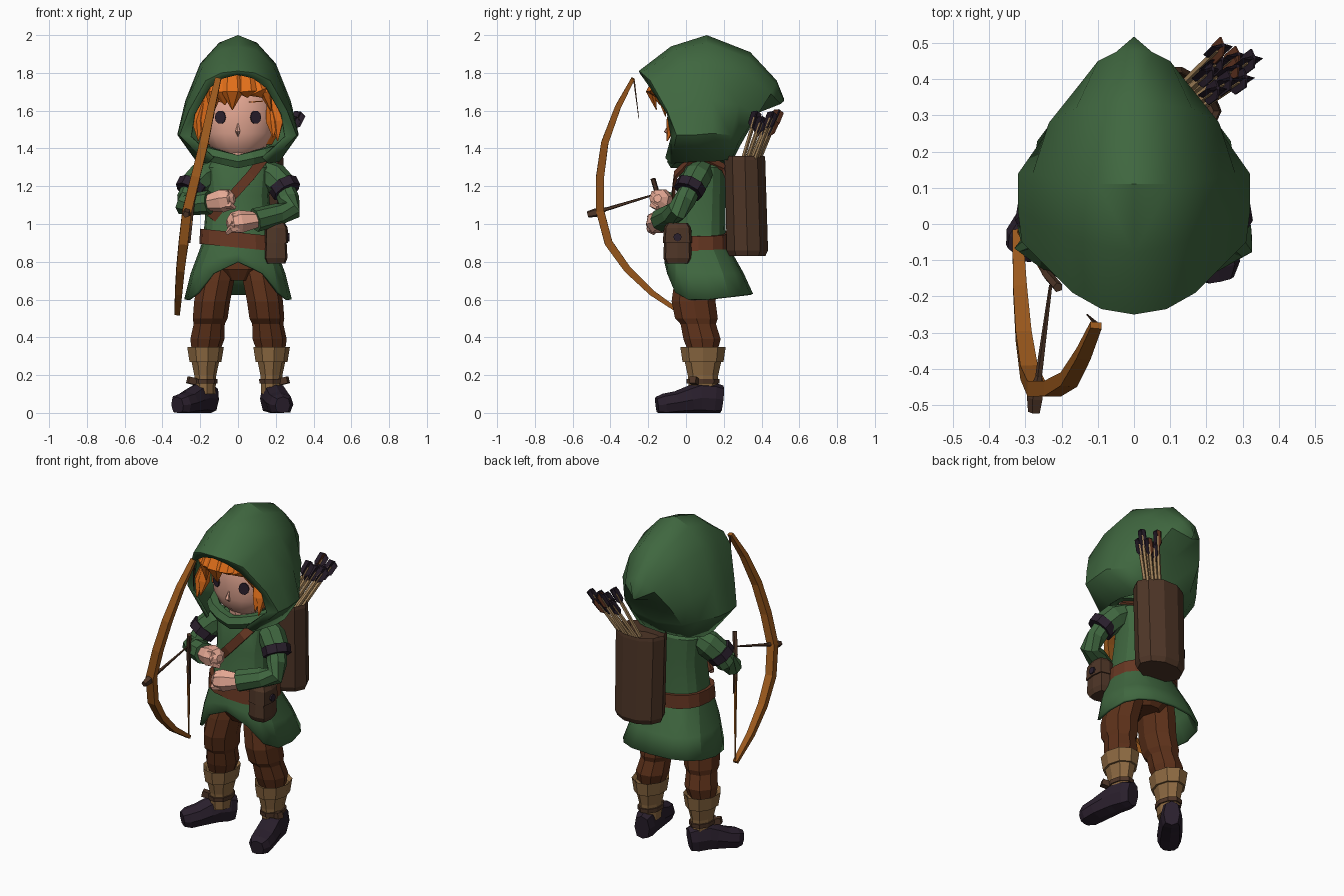
import bpy, bmesh, math, random
from mathutils import Vector

random.seed(4)
if "Cube" in bpy.data.objects:
    bpy.data.objects.remove(bpy.data.objects["Cube"])


def material(name, rgb):
    mat = bpy.data.materials.new(name)
    mat.use_nodes = True
    mat.diffuse_color = (*rgb, 1)
    for node in mat.node_tree.nodes:
        if node.type == 'BSDF_PRINCIPLED':
            node.inputs["Base Color"].default_value = (*rgb, 1)
    return mat


GREEN = material("forest_green", (.05, .135, .05))
BOW = material("bow_wood", (.33, .1, .012))
HAIR = material("orange_hair", (.75, .156, .01))
SKIN = material("skin", (.8, .4, .3))
TROUSER = material("trouser_brown", (.107, .03, .01))
BELT = material("belt_leather", (.13, .037, .016))
DARK = material("dark_leather", (.076, .036, .02))
TAN = material("tan_leather", (.26, .14, .053))
PURPLE = material("dark_purple", (.023, .014, .026))
SHAFT = material("pale_wood", (.45, .28, .127))


def build(name, verts, faces, mat, smooth=0):
    """Mesh object with outward normals; smooth is the sharp-edge angle in degrees."""
    me = bpy.data.meshes.new(name)
    me.from_pydata([tuple(v) for v in verts], [], faces)
    bm = bmesh.new()
    bm.from_mesh(me)
    bmesh.ops.recalc_face_normals(bm, faces=bm.faces)
    bm.to_mesh(me)
    bm.free()
    me.materials.append(mat)
    if smooth:
        me.shade_smooth()
        me.set_sharp_from_angle(angle=math.radians(smooth))
    ob = bpy.data.objects.new(name, me)
    bpy.context.collection.objects.link(ob)
    return ob


def tube(name, pts, radii, mat, n=8, ref=(0, 1, 0), level=False, closed=False,
         power=1, cap=True, smooth=0):
    """Sweep an n-sided section along pts; radii are numbers or (rx, ry) pairs."""
    pts, ref, count = [Vector(p) for p in pts], Vector(ref), len(pts)
    verts, faces = [], []
    for i, p in enumerate(pts):
        if level:
            t = Vector((0, 0, 1))
        elif closed:
            t = (pts[(i + 1) % count] - pts[i - 1]).normalized()
        else:
            t = (pts[min(i + 1, count - 1)] - pts[max(i - 1, 0)]).normalized()
        side = ref.cross(t).normalized()
        up = t.cross(side)
        r = radii[i] if isinstance(radii, list) else radii
        rx, ry = r if isinstance(r, tuple) else (r, r)
        for k in range(n):
            a = (k + (.5 if n == 4 else 0)) * math.tau / n
            c, s = (math.copysign(abs(f) ** power, f) for f in (math.cos(a), math.sin(a)))
            verts.append(p + side * c * rx + up * s * ry)
    for i in range(count if closed else count - 1):
        j = (i + 1) % count
        faces += [(i*n + k, i*n + (k+1) % n, j*n + (k+1) % n, j*n + k) for k in range(n)]
    if cap and not closed:
        faces += [tuple(range(n)), tuple(range((count - 1) * n, count * n))]
    return build(name, verts, faces, mat, smooth)


def stack(name, x, rings, mat, **kw):
    """Horizontal rings given as (z, rx, ry, y)."""
    return tube(name, [(x, r[3], r[0]) for r in rings], [(r[1], r[2]) for r in rings],
                mat, level=True, **kw)


def solidify(ob, thickness):
    mod = ob.modifiers.new("thickness", 'SOLIDIFY')
    mod.thickness, mod.offset = thickness, -1


# Hood: half-arches from the face opening back to the drooping tip, mirrored
arches = [
    [(0, -.24, 1.79), (.08, -.225, 1.77), (.15, -.19, 1.72), (.23, -.1, 1.58), (.25, -.08, 1.46), (.13, -.11, 1.35)],
    [(0, -.25, 1.81), (.09, -.235, 1.8), (.17, -.19, 1.76), (.26, -.1, 1.6), (.31, -.05, 1.47), (.16, -.08, 1.32)],
    [(0, -.08, 1.94), (.1, -.06, 1.92), (.19, -.03, 1.83), (.28, .02, 1.62), (.32, .03, 1.47), (.22, .05, 1.33)],
    [(0, .11, 2), (.1, .11, 1.96), (.2, .12, 1.85), (.28, .14, 1.65), (.32, .14, 1.48), (.22, .14, 1.33)],
    [(0, .34, 1.91), (.08, .33, 1.88), (.16, .32, 1.8), (.235, .28, 1.63), (.25, .24, 1.47), (.17, .22, 1.34)],
    [(0, .48, 1.76), (.05, .475, 1.74), (.1, .45, 1.69), (.155, .38, 1.58), (.17, .28, 1.44), (.1, .24, 1.34)],
    [(0, .52, 1.66), (0, .518, 1.65), (0, .5, 1.635), (0, .36, 1.58), (0, .29, 1.42), (0, .25, 1.34)]]
w = len(arches[0])
hood = build("hood", [p for arch in arches for p in arch],
             [(i*w + k, i*w + k + 1, i*w + w + k + 1, i*w + w + k)
              for i in range(len(arches) - 1) for k in range(w - 1)], GREEN, 35)
mirror = hood.modifiers.new("mirror", 'MIRROR')
mirror.use_clip = True
solidify(hood, .01)

# Cowl rolled around the neck, dipping at the throat
loop = [math.tau * k / 16 for k in range(16)]
tube("cowl", [(.19 * math.cos(a), .065 + .125 * math.sin(a),
               1.34 + .045 * abs(math.cos(a)) + .01 * math.sin(a)) for a in loop],
     .04, GREEN, n=6, ref=(0, 0, 1), closed=True)

# Head and face
stack("head", 0, [(1.365, .07, .06, .05), (1.41, .15, .13, .07), (1.48, .195, .165, .08),
                  (1.57, .205, .172, .08), (1.68, .19, .17, .08), (1.78, .12, .12, .08)],
      SKIN, n=16, smooth=30)
stack("neck", 0, [(1.28, .08, .08, .06), (1.42, .08, .08, .05)], SKIN)
tube("nose", [(0, -.088, 1.53), (0, -.104, 1.49), (0, -.08, 1.465)], [.003, .014, .003], SKIN, n=5)
for side, s in (("left", 1), ("right", -1)):
    eye, out = Vector((s * .093, -.075, 1.565)), Vector((s * .39, -.92, 0))
    tube(side + "_eye", [eye - out * .003, eye + out * .005], (.03, .036), PURPLE, n=10, ref=(0, 0, 1))
    tube(side + "_brow", [(s * .06, -.088, 1.645), (s * .13, -.058, 1.65)], .004, HAIR, n=4)

# Hair: cap plus pointed locks
stack("hair_cap", 0, [(1.42, .18, .12, .1), (1.5, .225, .16, .1), (1.65, .22, .17, .1),
                      (1.78, .15, .16, .1)], HAIR, n=12)
locks = [(-.12, -.14, 1.57, .055), (-.08, -.07, 1.63, .07), (-.03, -.03, 1.605, .07),
         (.04, .05, 1.67, .065), (.09, .13, 1.67, .06), (.13, .175, 1.6, .045)]
for i, (x, tip_x, tip_z, width) in enumerate(locks):
    back = 1.2 * x * x
    tube(f"fringe_{i}", [(x, -.15 + back * 2, 1.785 - 3 * x * x),
                         (x + (tip_x - x) * .4, -.19 + back * 3, 1.7),
                         (tip_x, -.16 + back * 3, tip_z)],
         [(width * .7, .02), (width * .85, .03), .003], HAIR, n=6)
for side, s in (("left", 1), ("right", -1)):
    for k, (x, z) in enumerate(((.185, 1.46), (.21, 1.44))):
        tube(f"{side}_sidelock_{k}", [(s * .17, -.05, 1.68), (s * x, -.07, 1.54), (s * x, -.1, z)],
             [.02, .036, .003], HAIR, n=5)

# Tunic, with the hem cut up at the front
tunic = stack("tunic", 0, [(1.36, .11, .09, .09), (1.3, .18, .12, .09), (1.15, .165, .13, .08),
                           (.97, .18, .14, .07), (.9, .19, .155, .06), (.74, .25, .205, .1),
                           (.6, .285, .235, .12)], GREEN, n=16, power=.8, cap=False, smooth=25)
for v in tunic.data.vertices:
    if v.co.z < .8 and v.co.y < .08:
        v.co.z += (.2 if v.co.z < .7 else .1) * max(0, 1 - (v.co.x / .24) ** 2)
    elif v.co.z < .7:
        v.co.z += .12 * max(0, v.co.y - .1)
solidify(tunic, .015)
belt = stack("belt", 0, [(.875, .205, .17, .065), (.955, .2, .163, .068)], BELT, n=16, power=.8)
for v in belt.data.vertices:
    v.co.z -= v.co.x * .1
tube("shoulder_strap", [(-.14, -.03, 1.03), (-.1, -.05, 1.08), (-.02, -.067, 1.16), (.07, -.055, 1.26),
                        (.13, .02, 1.34), (.15, .1, 1.35), (.12, .2, 1.3), (.1, .23, 1.22)],
     (.012, .036), BELT, n=4, ref=(.77, 0, -.64))

# Arms, from shoulder to curled hands
for side, s, elbow, wrist, hand in (
        ("left", 1, (.28, -.045, 1.07), (.09, -.13, 1.02), (.01, -.15, 1.01)),
        ("right", -1, (-.28, -.045, 1.1), (-.15, -.11, 1.115), (-.085, -.13, 1.125))):
    tube(side + "_short_sleeve", [(s * .12, .09, 1.29), (s * .19, .06, 1.25), (s * .25, .02, 1.185)],
         [.06, .078, .075], GREEN)
    tube(side + "_sleeve_band", [(s * .236, .03, 1.21), (s * .26, .01, 1.17)], [.083, .08], PURPLE)
    tube(side + "_forearm", [(s * .24, .03, 1.2), (s * .268, -.005, 1.13), elbow,
                             Vector(elbow).lerp(Vector(wrist), .35), wrist],
         [.055, .058, .057, .058, .064], GREEN)
    h, wr = Vector(hand), Vector(wrist)
    d = (h - wr).normalized()
    tube(side + "_hand", [wr - d * .02, h, h + d * .045, h + d * .07], [.042, .064, .055, .022], SKIN, n=7)
    for k in range(3):
        top = h + d * (.03 + .008 * k) + Vector((0, -.03, .03 - .03 * k))
        tube(f"{side}_finger_{k}", [top - d * .04, top, top + d * .025 + Vector((0, .03, -.02))],
             [.018, .021, .012], SKIN, n=5)

# Legs and boots
stack("trouser_seat", 0, [(.7, .09, .1, .08), (.76, .17, .14, .08), (.9, .17, .12, .07)], TROUSER, n=10)
for side, s, turn, length in (("left", 1, (.2, -.98, 0), .96), ("right", -1, (-.6, -.8, 0), .84)):
    tube(side + "_trouser_leg", [(s * .09, .08, .84), (s * .12, .055, .7), (s * .14, .04, .59),
                                 (s * .15, .055, .5), (s * .155, .065, .47), (s * .165, .085, .39), (s * .175, .09, .3)],
         [.1, (.1, .118), (.098, .118), (.095, .115), (.085, .095), (.093, .1), .07], TROUSER, n=9, level=True)
    stack(side + "_boot_cuff", s * .175, [(.1, .055, .075, .09), (.2, .06, .082, .09), (.27, .075, .098, .09),
                                          (.27, .087, .11, .09), (.35, .1, .122, .09), (.33, .08, .1, .09)], TAN, n=9)
    stack(side + "_boot_strap", s * .175, [(.155, .066, .088, .09), (.18, .067, .09, .09)], DARK, n=9)
    tube(side + "_buckle", [(s * .225, .05, .165), (s * .265, .035, .175)], .025, DARK, n=4, ref=(0, 0, 1))
    ankle, turn = Vector((s * .185, .1, 0)), Vector(turn)
    steps = [(-.095, .07, .045, .075), (-.05, .075, .06, .085), (.03, .08, .065, .085),
             (.08, .07, .067, .075), (.16, .055, .07, .06), (.23, .045, .065, .057), (.27, .04, .04, .045)]
    shoe = tube(side + "_shoe", [ankle + turn * d * length + Vector((0, 0, z)) for d, z, _, _ in steps],
                [(rx, ry) for _, _, rx, ry in steps], PURPLE, ref=(0, 0, 1), power=.8)
    for v in shoe.data.vertices:
        v.co.z = max(v.co.z, 0)

# Hip pouch
stack("pouch", .2, [(.79, .05, .06, -.045), (.82, .062, .075, -.045), (.95, .055, .07, -.045),
                    (1, .045, .055, -.045)], DARK, power=.5)
stack("pouch_flap", .203, [(.9, .063, .078, -.045), (.98, .06, .072, -.045), (1.005, .045, .055, -.045)],
      DARK, power=.5)
tube("pouch_button", [(.255, -.045, .93), (.272, -.045, .93)], .022, PURPLE)

# Quiver and its arrows
stack("quiver", .085, [(.83, .14, .1, .325), (.86, .152, .115, .325), (1.34, .157, .113, .312),
                       (1.36, .152, .11, .312), (1.3, .135, .095, .312)], DARK, n=10)
for i in range(9):
    a, spread = i * 2.4, .3 + .7 * i / 8
    ring = Vector((math.cos(a), math.sin(a), 0)) * spread
    base = Vector((.12, .32, 1.27)) + ring * .05
    end = Vector((.25, .425, 1.55)) + ring * .072 + Vector((0, 0, random.uniform(-.04, .03)))
    d = (end - base).normalized()
    tube(f"arrow_shaft_{i}", [base, end], .011, SHAFT, n=5)
    for k, r in enumerate(((.032, .004), (.004, .032))):
        tube(f"arrow_feather_{i}_{k}", [end - d * .07, end - d * .04, end + d * .025, end + d * .035],
             [.005, r, r, .005], BELT if k and i % 3 == 0 else PURPLE, n=6)

# Bow, partial string and nocked arrow
tube("bow", [(-.105, -.28, 1.77), (-.14, -.36, 1.62), (-.18, -.43, 1.43), (-.225, -.455, 1.25),
             (-.27, -.455, 1.07), (-.29, -.41, .9), (-.305, -.31, .76), (-.315, -.18, .635), (-.322, -.02, .525)],
     [(.014, .022), (.022, .028), (.027, .033), (.03, .034), (.03, .035), (.03, .034),
      (.027, .031), (.022, .027), (.014, .02)], BOW, n=4, ref=(1, 0, 0))
tube("upper_string", [(-.105, -.275, 1.76), (-.13, -.25, 1.56)], [.006, .002], DARK, n=4)
tube("lower_string", [(-.25, -.125, 1.02), (-.32, -.02, .53)], [.01, .004], BOW, n=4)
tube("string_grip", [(-.21, -.175, 1.24), (-.24, -.14, 1.12), (-.26, -.1, .9)], [.014, .014, .01], DARK, n=5)
tube("nocked_arrow", [(-.27, -.48, 1.06), (-.26, -.4, 1.085), (-.23, -.17, 1.155)],
     [.01, .01, .005], DARK, n=5, ref=(0, 0, 1))
tube("nocked_arrow_head", [(-.275, -.52, 1.05), (-.272, -.48, 1.06), (-.262, -.42, 1.08)],
     [.018, .024, .01], DARK, n=5, ref=(0, 0, 1))
